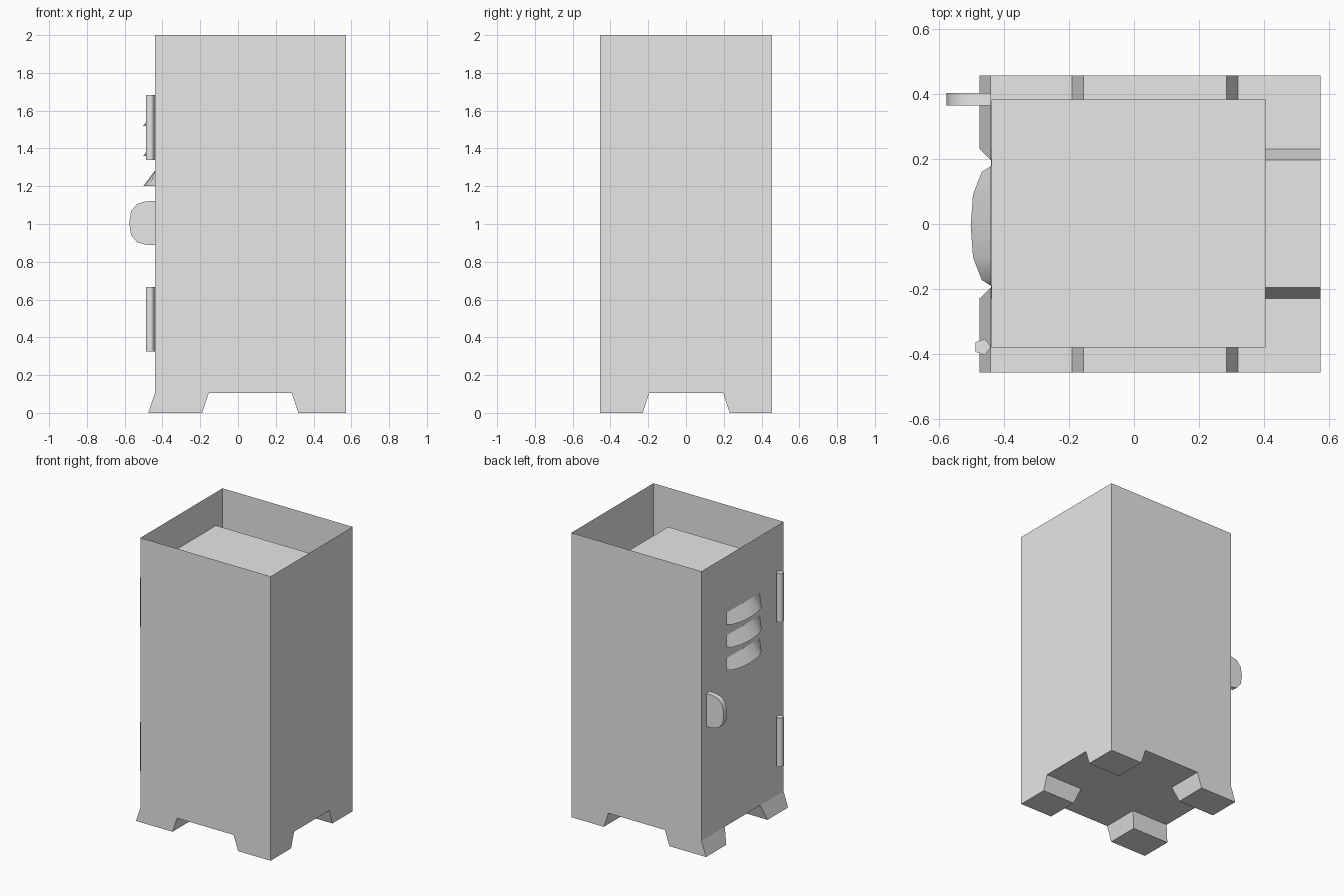
import bpy, bmesh, math
from mathutils import Vector

old = bpy.data.objects.get("Cube")
if old:
    bpy.data.objects.remove(old, do_unlink=True)

grey = bpy.data.materials.new("grey_metal")
grey.use_nodes = True
grey.diffuse_color = (0.8, 0.8, 0.8, 1)
grey.node_tree.nodes["Principled BSDF"].inputs["Base Color"].default_value = (0.8, 0.8, 0.8, 1)

X0, X1, Y = -0.44, 0.573, 0.456      # outer walls
FLOOR, TOP = 0.105, 2.0


def finish(name, bm, smooth=False):
    bmesh.ops.recalc_face_normals(bm, faces=bm.faces)
    mesh = bpy.data.meshes.new(name)
    bm.to_mesh(mesh)
    bm.free()
    mesh.materials.append(grey)
    if smooth:
        mesh.shade_smooth()
        mesh.set_sharp_from_angle(angle=math.radians(80))
    obj = bpy.data.objects.new(name, mesh)
    bpy.context.collection.objects.link(obj)
    return obj


def prism(name, points, offset):
    """Extrude a closed outline along an offset."""
    bm = bmesh.new()
    face = bm.faces.new([bm.verts.new(p) for p in points])
    out = bmesh.ops.extrude_face_region(bm, geom=[face], use_keep_orig=True)
    moved = [v for v in out["geom"] if isinstance(v, bmesh.types.BMVert)]
    bmesh.ops.translate(bm, verts=moved, vec=offset)
    return finish(name, bm, True)


# Cabinet: floor grid, tapered corner feet, thin walls, open top
bm = bmesh.new()
xs, ys = (X0, -0.155, 0.285, X1), (-Y, -0.195, 0.197, Y)
grid = [[bm.verts.new((x, y, FLOOR)) for y in ys] for x in xs]
cells = {}
for i in range(3):
    for j in range(3):
        cells[i, j] = bm.faces.new((grid[i][j], grid[i + 1][j],
                                    grid[i + 1][j + 1], grid[i][j + 1]))
rim = [e for e in bm.edges if e.is_boundary]
out = bmesh.ops.extrude_edge_only(bm, edges=rim)
for v in out["geom"]:
    if isinstance(v, bmesh.types.BMVert):
        v.co.z = TOP
for i in (0, 2):
    for j in (0, 2):
        top = list(cells[i, j].verts)
        low = []
        for v in top:
            p = v.co.copy()
            p.z = 0
            if X0 < p.x < X1:
                p.x += 0.035 * (i - 1)
            if -Y < p.y < Y:
                p.y += 0.034 * (j - 1)
            low.append(bm.verts.new(p))
        bm.faces.remove(cells[i, j])
        bm.faces.new(low)
        for k in range(4):
            n = (k + 1) % 4
            bm.faces.new((top[k], top[n], low[n], low[k]))
finish("cabinet_shell", bm)

# Inner compartment, sunk below the rim
bm = bmesh.new()
bmesh.ops.create_cube(bm, size=1)
lo, hi = Vector((X0 + 0.002, -0.38, 0.33)), Vector((0.405, 0.382, 1.767))
for v in bm.verts:
    v.co = [(lo[a] + hi[a]) / 2 + v.co[a] * (hi[a] - lo[a]) for a in range(3)]
finish("inner_compartment", bm)

# Door handle: rounded plate
half = [(X0, 0.117), (-0.487, 0.115), (-0.534, 0.102), (-0.566, 0.064)]
outline = half + [(-0.576, 0)] + [(x, -z) for x, z in reversed(half)]
prism("door_handle", [(x, 0.365, 1.005 + z) for x, z in outline], (0, 0.038, 0))

# Hinges: five-sided pins
for name, z in (("lower_hinge", 0.325), ("upper_hinge", 1.34)):
    ring = [(-0.466 + 0.026 * math.cos(a), -0.378 + 0.026 * math.sin(a), z)
            for a in (k * math.tau / 5 for k in range(5))]
    prism(name, ring, (0, 0, 0.342))

# Vents: curved hoods sloping out from the door
side = [(X0, 0.184), (-0.468, 0.166), (-0.495, 0.097)]
arc = side + [(-0.502, 0)] + [(x, -y) for x, y in reversed(side)]
for n in range(3):
    z = 1.2 + 0.16 * n
    bm = bmesh.new()
    edge = [bm.verts.new((x, y - 0.006, z)) for x, y in arc]
    root = [bm.verts.new((X0, y - 0.006, z + 0.082)) for x, y in arc]
    for k in range(len(arc) - 1):
        bm.faces.new((edge[k], edge[k + 1], root[k + 1], root[k]))
    bm.faces.new(edge)
    finish("vent_hood_%d" % (n + 1), bm, True)
